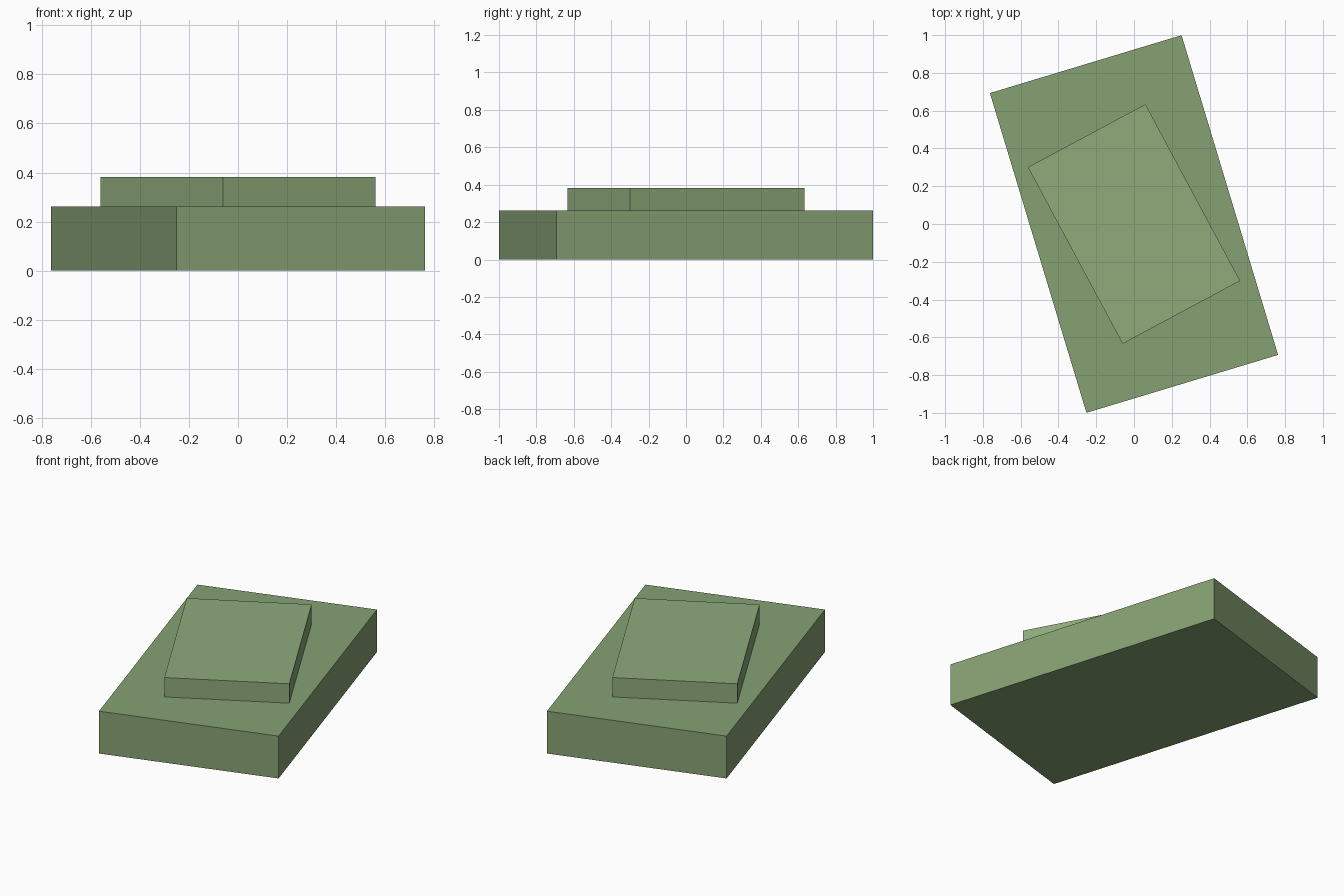
import bpy
from math import radians

if "Cube" in bpy.data.objects:
    bpy.data.objects.remove(bpy.data.objects["Cube"])


def slab(name, width, length, z0, z1, turn, colour):
    """Flat coloured box between two heights, turned about the vertical axis."""
    bpy.ops.mesh.primitive_cube_add(size=1, location=(0, 0, (z0 + z1) / 2),
                                    rotation=(0, 0, radians(turn)))
    ob = bpy.context.object
    ob.name = name
    ob.scale = (width, length, z1 - z0)
    mat = bpy.data.materials.new(name + "_green")
    mat.diffuse_color = (*colour, 1)
    mat.use_nodes = True
    mat.node_tree.nodes["Principled BSDF"].inputs["Base Color"].default_value = mat.diffuse_color
    ob.data.materials.append(mat)
    return ob


# Large lower block
slab("base_block", 1.06, 1.768, 0, 0.262, 16.8, (0.237, 0.355, 0.172))
# Smaller, slightly lighter raised plate, turned a little further
slab("top_plate", 0.706, 1.061, 0.262, 0.382, 28.2, (0.273, 0.405, 0.198))
